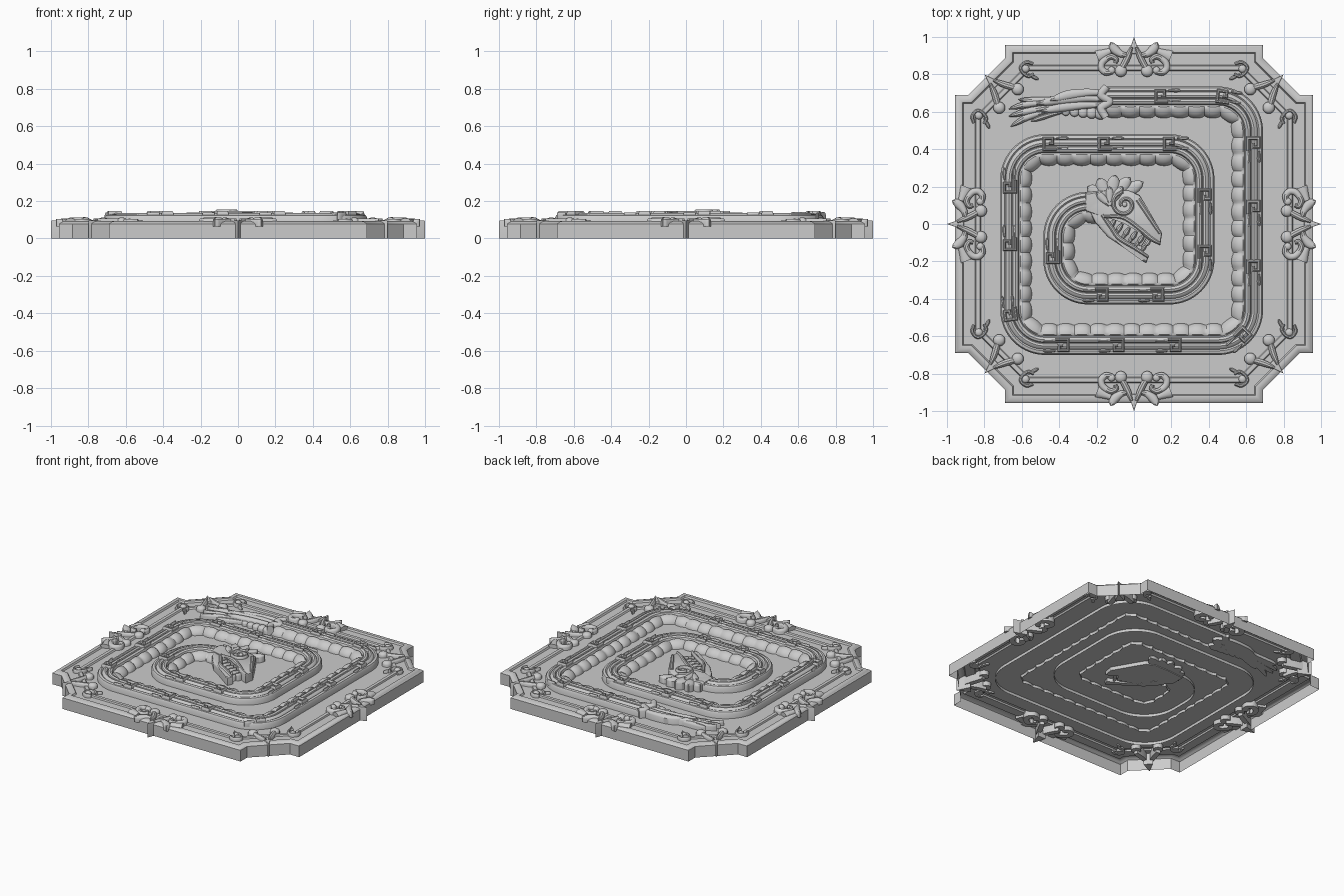
import bpy, bmesh, math
from mathutils import Vector

if "Cube" in bpy.data.objects:
    bpy.data.objects.remove(bpy.data.objects["Cube"])

FLOOR = 0.08


def make(name, bm):
    bmesh.ops.remove_doubles(bm, verts=bm.verts, dist=0.00005)
    bmesh.ops.recalc_face_normals(bm, faces=bm.faces)
    me = bpy.data.meshes.new(name)
    bm.to_mesh(me)
    bm.free()
    ob = bpy.data.objects.new(name, me)
    bpy.context.collection.objects.link(ob)
    return ob


def loft(bm, rows, ring=False, caps=True):
    vs = [[bm.verts.new(p) for p in r] for r in rows]
    n = len(rows[0])
    for a, b in zip(vs, vs[1:]):
        for i in range(n if ring else n - 1):
            j = (i + 1) % n
            bm.faces.new((a[i], a[j], b[j], b[i]))
    if caps:
        bm.faces.new(vs[0])
        bm.faces.new(vs[-1])
    return vs


def smooth_path(pts, n=6):
    """Catmull-Rom through tuples of any length."""
    P = [Vector(p) for p in pts]
    P = [2 * P[0] - P[1]] + P + [2 * P[-1] - P[-2]]
    out = []
    for a, b, c, d in zip(P, P[1:], P[2:], P[3:]):
        for k in range(n):
            t = k / n
            out.append(0.5 * (2 * b + (c - a) * t + (2 * a - 5 * b + 4 * c - d) * t * t
                              + (3 * b - a - 3 * c + d) * t ** 3))
    return out + [P[-2]]


def ribbon(bm, pts, z0, z1, n=6):
    """Raised strip with rounded top along (x, y, half width) points."""
    P = smooth_path(pts, n) if n else [Vector(p) for p in pts]
    rows = []
    h = min(0.014, (z1 - z0) * 0.5)
    for i, p in enumerate(P):
        a = (p - P[max(i - 1, 0)]).xy
        b = (P[min(i + 1, len(P) - 1)] - p).xy
        a = a.normalized() if a.length > 0 else b.normalized()
        b = b.normalized() if b.length > 0 else a
        t = (a + b).normalized()
        nrm = Vector((t.y, -t.x)) / max(0.5, t.dot(a))
        w = max(p.z, 0.0015)
        rows.append([(p.x + nrm.x * w * u, p.y + nrm.y * w * u, z) for u, z in
                     ((-1, z0), (-1, z1 - h), (-.75, z1 - h * .35), (-.35, z1), (.35, z1),
                      (.75, z1 - h * .35), (1, z1 - h), (1, z0))])
    loft(bm, rows, ring=True)


def leaf(bm, base, tip, w, z0, z1, bend=0.0):
    b, t = Vector(base), Vector(tip)
    d = t - b
    s = Vector((d.y, -d.x)) * bend
    ribbon(bm, [(*(b + d * f + s * math.sin(math.pi * f)), w * k) for f, k in
                ((0, .5), (.3, .8), (.65, 1), (.88, .7), (1, .08))], z0, z1)


def dome(bm, x, y, r, z0, z1, n=16):
    h = min(r, z1 - z0) * 0.6
    prof = [(1, z0), (1, z1 - h), (.88, z1 - h * .5), (.6, z1 - h * .15), (.2, z1)]
    loft(bm, [[(x + r * k * math.cos(2 * math.pi * i / n), y + r * k * math.sin(2 * math.pi * i / n), z)
               for i in range(n)] for k, z in prof], ring=True)


def slab(bm, pts, z0, z1, bev=0.012):
    """Extruded outline with a bevelled top edge."""
    lo = [bm.verts.new((*p, z0)) for p in pts]
    hi = [bm.verts.new((*p, z1)) for p in pts]
    bm.faces.new(lo)
    bm.faces.new(hi)
    n = len(pts)
    for i in range(n):
        bm.faces.new((lo[i], lo[(i + 1) % n], hi[(i + 1) % n], hi[i]))
    edges = [bm.edges.get((hi[i], hi[(i + 1) % n])) for i in range(n)]
    bmesh.ops.bevel(bm, geom=edges, offset=bev, segments=2, profile=0.5, affect='EDGES')


# notched square tray: shell with stepped rim and flat floor, open underneath
def outline(d, z):
    o = 0.957 - d
    a = 0.69 - d
    b = 0.885 - 0.414 * d
    if b > o:
        a = 1.575 - 1.4142 * d - o
        b = o
    ring = []
    for k in range(4):
        c, s = (1, 0, -1, 0)[k], (0, 1, 0, -1)[k]
        ring += [(x * c - y * s, x * s + y * c, z) for x, y in ((o, a), (b, a), (a, b), (a, o))]
    return ring


bm = bmesh.new()
rings = loft(bm, [outline(d, z) for d, z in (
    (0, 0), (0, .078), (.012, .088), (.03, .093), (.04, .091), (.046, FLOOR), (.108, FLOOR),
    (.112, .09), (.126, .092), (.134, .09), (.14, FLOOR))], ring=True, caps=False)
bm.faces.new(rings[-1])
make("tray", bm)

# spiral serpent body: rounded square path along its outer edge
corners = [Vector(p) for p in ((-.15, .735), (.69, .735), (.69, -.70), (-.715, -.70), (-.715, .48),
                               (.43, .48), (.43, -.43), (-.485, -.43), (-.485, .172), (-.2, .172))]
R = 0.24
raw = [(corners[0], Vector((1, 0)))]
for a, c, b in zip(corners, corners[1:], corners[2:]):
    d0, d1 = (c - a).normalized(), (b - c).normalized()
    start, cen = c - d0 * R, c - d0 * R + d1 * R
    raw += [(cen - d1 * R * math.cos(t) + d0 * R * math.sin(t), d0 * math.cos(t) + d1 * math.sin(t))
            for t in [i * math.pi / 48 for i in range(25)]]
raw.append((corners[-1], Vector((1, 0))))
path = []
for (p, d), (q, e) in zip(raw, raw[1:]):
    n = max(1, int((q - p).length / 0.0105))
    path += [(p.lerp(q, i / n), d.lerp(e, i / n).normalized()) for i in range(n)]
path.append(raw[-1])

profile = ((0, .06), (0, .113), (.007, .124), (.022, .128), (.030, .121), (.036, .130), (.048, .135),
           (.059, .131), (.064, .123), (.069, .131), (.081, .136), (.094, .130), (.100, .115),
           (.108, .127), (.125, .126), (.145, .116), (.160, .10), (.166, .085), (.167, .06))
bm = bmesh.new()
rows, s, last = [], 0, None
for p, d in path:
    inward = Vector((d.y, -d.x))
    m = p + inward * 0.14
    s += (m - last).length if last else 0
    last = m
    bump = abs(math.sin(math.pi * s / 0.088)) ** 0.5
    row = []
    for i, (t, z) in enumerate(profile):
        if i > 12:
            t = .1 + (t - .1) * (.84 + .2 * bump)
            z = z - .014 * (1 - bump) if i < 18 else z
        q = p + inward * t
        row.append((q.x, q.y, z))
    rows.append(row)
loft(bm, rows)
make("serpent_body", bm)

# square-spiral glyphs with pointed band ends along the back
spots = ((.14, .70), (.47, .68), (.65, .43), (.65, .09), (.65, -.23), (.56, -.57), (.22, -.66), (-.09, -.66),
         (-.38, -.66), (-.66, -.48), (-.68, -.11), (-.68, .20), (-.45, .44), (-.155, .44), (.19, .44),
         (.39, .15), (.39, -.15), (.13, -.39), (-.17, -.39), (-.44, -.18))
glyph = ((.0, .05), (.42, .05), (.42, -.55), (-.6, -.55), (-.6, .75), (.85, .75))
bm = bmesh.new()
for x, y in spots:
    g = Vector((x, y))
    p, d = min(path, key=lambda a: (a[0] + Vector((a[1].y, -a[1].x)) * .045 - g).length)
    inward = Vector((d.y, -d.x))
    o = p + inward * 0.048
    ribbon(bm, [(*(o + d * u * .045 + inward * v * .045), .0085) for u, v in glyph], .105, .147, 0)
    for v in (-.026, .026):
        leaf(bm, o + d * .04 + inward * v, o + d * .105 + inward * v * 1.05, .01, .1, .138)
make("back_glyphs", bm)

# tail: collar, rattle beads and feather plume
bm = bmesh.new()
ribbon(bm, [(-.145, .735, .02), (-.175, .69, .022), (-.13, .655, .02), (-.175, .62, .022), (-.15, .57, .02)], .06, .142)
for i in range(6):
    dome(bm, -.18 - i * .046, .592 + i * .002, .034 - i * .003, .06, .12 - i * .003)
for base, tip, w, z, k in (((-.15, .70), (-.45, .66), .026, .133, .06), ((-.15, .665), (-.52, .64), .026, .128, .05),
                           ((-.15, .635), (-.50, .60), .024, .126, .04), ((-.35, .68), (-.62, .665), .018, .118, -.04),
                           ((-.38, .65), (-.67, .615), .018, .122, .05), ((-.38, .63), (-.67, .575), .018, .116, .03),
                           ((-.36, .615), (-.66, .52), .018, .112, .08), ((-.38, .60), (-.55, .55), .016, .106, .03)):
    leaf(bm, base, tip, w, .06, z, k)
make("tail_plume", bm)

# serpent head: skull with snout, lower jaw, mouth floor
bm = bmesh.new()
slab(bm, [(-.26, .17), (-.14, .18), (-.03, .18), (.03, .155), (.075, .08), (.15, -.05), (.14, -.115), (.085, -.09),
          (.03, -.045), (-.05, .015), (-.13, .03), (-.18, .045), (-.26, .07)], .055, .138)
slab(bm, [(-.25, .09), (-.17, .06), (-.13, -.01), (-.09, -.07), (0, -.13), (.08, -.172), (.065, -.21),
          (.04, -.195), (-.05, -.13), (-.14, -.07), (-.21, .01)], .055, .132)
slab(bm, [(-.15, .04), (-.03, .02), (.07, -.07), (.04, -.12), (-.08, -.08), (-.13, -.01)], .055, .10, .004)
make("head", bm)

# raised lips and brow, with the spiral eye
bm = bmesh.new()
ribbon(bm, [(-.16, .04, .010), (-.06, .035, .012), (.03, -.025, .012), (.09, -.075, .012), (.14, -.105, .008)], .12, .146)
ribbon(bm, [(-.17, .05, .010), (-.12, -.02, .012), (-.08, -.075, .012), (0, -.125, .011), (.075, -.175, .008)], .12, .142)
ribbon(bm, [(.02, .13, .014), (.06, .07, .013), (.10, .01, .012), (.14, -.05, .01)], .12, .146)
ribbon(bm, [(-.05 + r * math.cos(a), .105 + r * math.sin(a), .0105) for r, a in
            [(.016 + .0045 * i, 3.6 - i * .68) for i in range(13)]], .12, .155, 3)
dome(bm, -.05, .105, .014, .12, .155)
make("eye_and_lips", bm)

# teeth on both jaws
bm = bmesh.new()
for i in range(6):
    f = i / 5
    x, y = -.10 + .19 * f, .025 - .10 * f - .02 * f * (1 - f)
    leaf(bm, (x, y), (x - .028, y - .042), .014, .06, .128)
for i in range(5):
    x, y = -.10 + .035 * i, -.06 - .022 * i
    leaf(bm, (x, y), (x + .022, y + .036), .011, .06, .122)
make("teeth", bm)

# head crest feathers
bm = bmesh.new()
for tx, ty, z in ((-.27, .12, .125), (-.25, .20, .13), (-.19, .245, .135), (-.10, .262, .139), (-.02, .25, .134), (.05, .225, .128)):
    leaf(bm, (-.13, .12), (tx, ty), .034, .06, z)
for tx, ty in ((-.2, .17), (-.13, .2), (-.06, .2)):
    leaf(bm, (-.13, .10), (tx, ty), .022, .06, .148)
make("head_crest", bm)


def around(ob, offset=0.0):
    for k in range(4):
        c = ob if k == 0 else ob.copy()
        if k:
            bpy.context.collection.objects.link(c)
        c.rotation_euler.z = offset + k * math.pi / 2


# forked spikes: full height, on every side and every corner
def spike(name, apex):
    bm = bmesh.new()
    slab(bm, [(0, apex), (.03, apex - .09), (-.03, apex - .09)], 0, .096, .003)
    for s in (1, -1):
        ribbon(bm, [(s * .012, apex - .055, .008), (s * .03, apex - .1, .016), (s * .05, apex - .14, .017),
                    (s * .072, apex - .178, .015)], .03, .106)
        dome(bm, s * .07, apex - .182, .032, .05, .112)
    return make(name, bm)


around(spike("side_spike", 1.0))
around(spike("corner_spike", 1.131), math.pi / 4)

# scrolls and leaves flanking the side spikes
bm = bmesh.new()
for s in (1, -1):
    ribbon(bm, [(s * x, y, w) for x, y, w in ((.115, .815, .014), (.15, .81, .017), (.175, .835, .018), (.165, .87, .018),
                                             (.125, .895, .016), (.095, .88, .013), (.10, .86, .01))], .05, .112)
    dome(bm, s * .12, .822, .02, .05, .114)
    leaf(bm, (s * .04, .90), (s * .125, .972), .024, .065, .104, s * .15)
    ribbon(bm, [(s * .125, .925, .016), (s * .16, .91, .024), (s * .185, .90, .03), (s * .198, .895, .03)], .065, .108)
around(make("side_scrolls", bm))

# small curls at the inner frame corners
bm = bmesh.new()
for s in (1, -1):
    ribbon(bm, [(s * x, y, .009) for x, y in ((.54, .855), (.575, .865), (.605, .84), (.595, .81), (.565, .79), (.535, .80))], .07, .104)
    dome(bm, s * .58, .83, .021, .07, .106)
    leaf(bm, (s * .565, .80), (s * .51, .772), .01, .07, .1)
around(make("frame_curls", bm))

# smooth shading with crisp edges
for ob in bpy.data.objects:
    ob.select_set(True)
    bpy.context.view_layer.objects.active = ob
bpy.ops.object.shade_smooth_by_angle(angle=math.radians(35))
